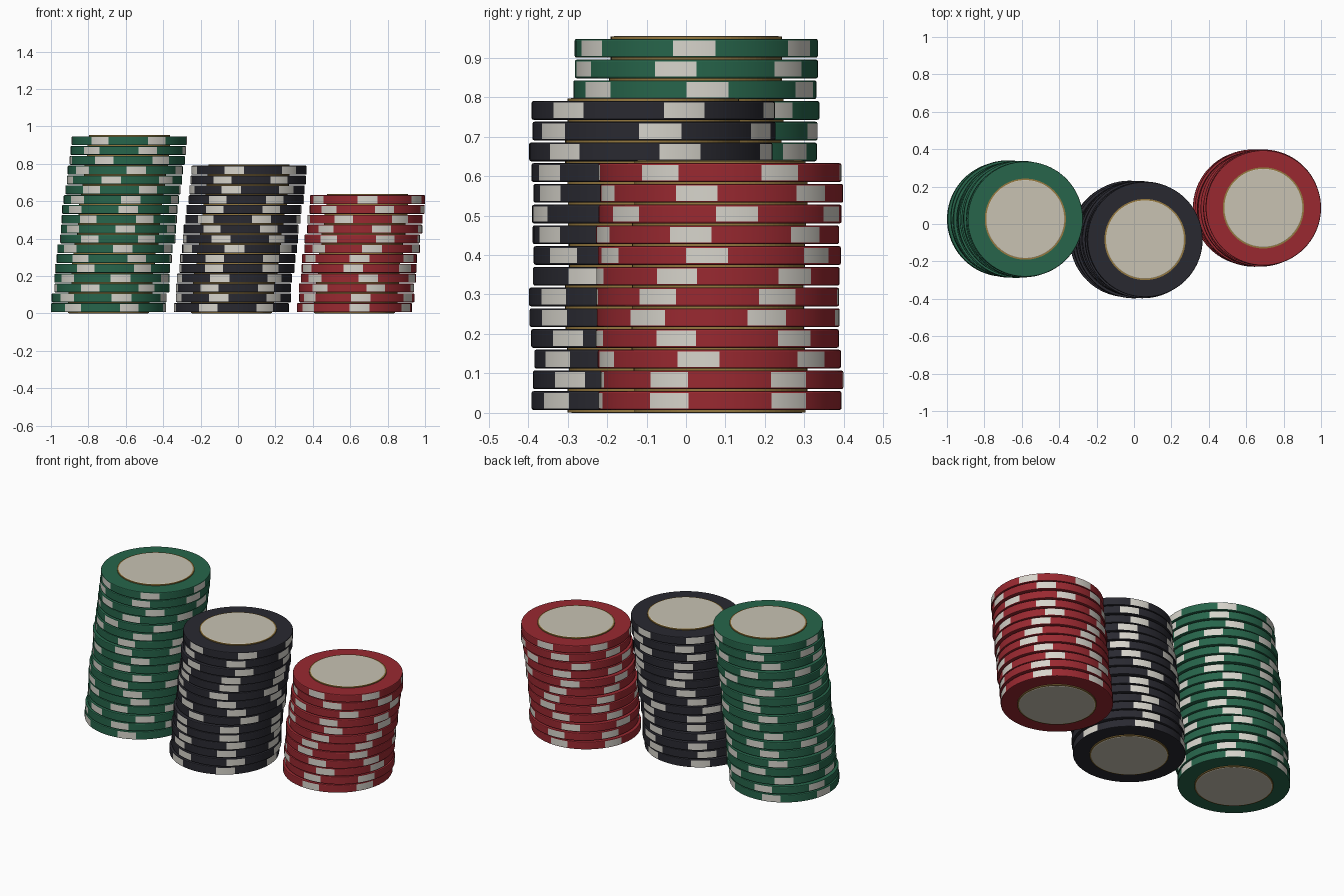
import bpy, bmesh, math, random

if "Cube" in bpy.data.objects:
    bpy.data.objects.remove(bpy.data.objects["Cube"])

random.seed(7)
SEG = 72          # 5 degrees per side, so a 20 degree edge spot is 4 sides
R = 0.308         # chip radius
PITCH = 0.0525    # stacking distance
FULL = 0.0625     # chip height including both inlays


def material(name, rgb):
    m = bpy.data.materials.new(name)
    m.diffuse_color = (*rgb, 1)
    m.use_nodes = True
    m.node_tree.nodes["Principled BSDF"].inputs["Base Color"].default_value = m.diffuse_color
    return m


cream = material("cream_inlay", (0.58, 0.54, 0.45))
white = material("edge_spot", (0.68, 0.66, 0.60))
gold = material("gold_ring", (0.30, 0.19, 0.05))

# Half profile of a chip: (radius, height above mid-plane)
HALF = [(R, 0.0195), (R - 0.0015, 0.0225), (R - 0.005, 0.0238),
        (0.217, 0.0238), (0.217, 0.0298), (0.209, 0.0300),
        (0.207, FULL / 2)]
PROFILE = [(r, -z) for r, z in reversed(HALF)] + HALF
# Material of each band between profile points: 0 body, 1 spot, 2 gold, 3 cream
HALF_MATS = [0, 0, 0, 2, 2, 3]
BANDS = HALF_MATS[::-1] + [1] + HALF_MATS


def chip_mesh(name, body):
    """Lathe one chip with six pale spots on its rim."""
    bm = bmesh.new()
    rings = []
    for r, z in PROFILE:
        rings.append([bm.verts.new((r * math.cos(math.tau * i / SEG),
                                    r * math.sin(math.tau * i / SEG), z))
                      for i in range(SEG)])
    for k, band in enumerate(BANDS):
        for i in range(SEG):
            j = (i + 1) % SEG
            f = bm.faces.new((rings[k][i], rings[k][j],
                              rings[k + 1][j], rings[k + 1][i]))
            spot = (i + 2) % (SEG // 6) < 4      # centred on angle 0
            f.material_index = (1 if spot else 0) if band == 1 else band
            f.smooth = band == 1
    for ring in (rings[0][::-1], rings[-1]):     # inlay faces
        bm.faces.new(ring).material_index = 3
    mesh = bpy.data.meshes.new(name)
    bm.to_mesh(mesh)
    bm.free()
    for m in (body, white, gold, cream):
        mesh.materials.append(m)
    return mesh


def stack(color, rgb, x0, x1, y, turns):
    """Pile chips from x0 (bottom) to x1 (top) with slight disorder."""
    mesh = chip_mesh(color + "_chip", material(color + "_clay", rgb))
    n = len(turns)
    for i, turn in enumerate(turns):
        ends = i in (0, n - 1)
        jx = 0 if ends else random.uniform(-0.006, 0.006)
        jy = 0 if ends else random.uniform(-0.007, 0.007)
        ob = bpy.data.objects.new(f"{color}_chip_{i + 1:02d}", mesh)
        ob.location = (x0 + (x1 - x0) * i / (n - 1) + jx, y + jy,
                       FULL / 2 + PITCH * i)
        ob.rotation_euler.z = math.radians(turn)
        bpy.context.collection.objects.link(ob)


# Three leaning stacks
stack("green", (0.02, 0.13, 0.07), -0.692, -0.581, 0.026,
      [random.uniform(-25, 25) for _ in range(15)] + [6, -10, -1])
stack("black", (0.022, 0.022, 0.03), -0.035, 0.059, -0.083,
      [6, 15, 5, 15, 6, 6, 25, 10, -1, -11, -1, 0, 14, 3, 15])
stack("red", (0.32, 0.022, 0.03), 0.623, 0.692, 0.086,
      [-25, -26, -10, -20, -36, -30, -20, -6, -13, 8, -12, -30])
